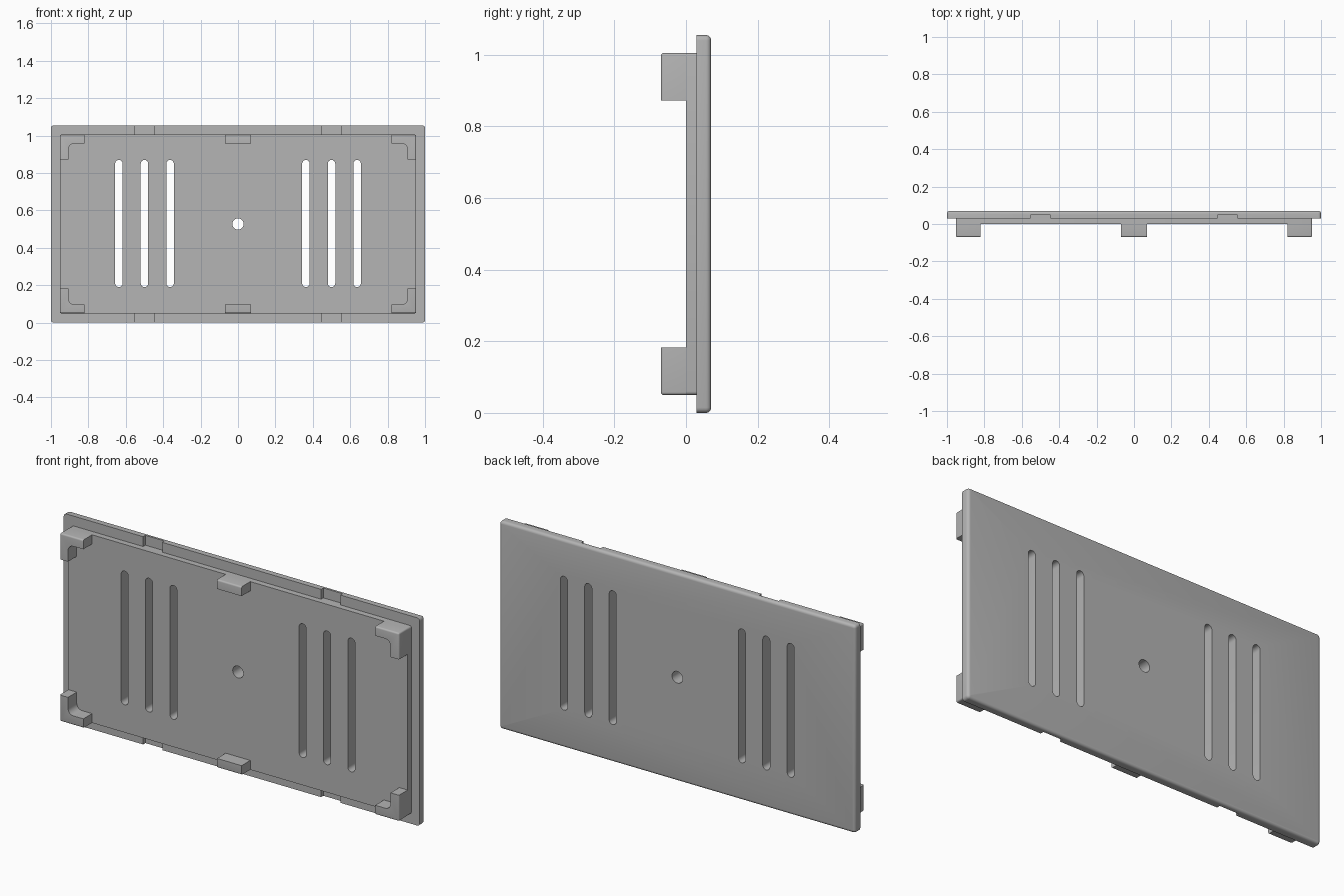
import bpy, bmesh, math

if "Cube" in bpy.data.objects:
    bpy.data.objects.remove(bpy.data.objects["Cube"])

W, H = 1.0, 1.055          # half width and full height of the cover
LIP_X, LIP_Z = 0.953, 0.05  # lip half width and its margin from the rim
MID = H / 2

grey = bpy.data.materials.new("plain grey")
grey.use_nodes = True
COLOUR = (0.46, 0.46, 0.46, 1)
grey.diffuse_color = COLOUR
grey.node_tree.nodes["Principled BSDF"].inputs["Base Color"].default_value = COLOUR


def prism(name, outline, y0, y1, rounds=()):
    """Extrude an (x, z) outline from y0 to y1; rounds = (radius, edge test) pairs."""
    bm = bmesh.new()
    face = bm.faces.new([bm.verts.new((x, y0, z)) for x, z in outline])
    ext = bmesh.ops.extrude_face_region(bm, geom=[face])["geom"]
    for v in ext:
        if isinstance(v, bmesh.types.BMVert):
            v.co.y = y1
    bmesh.ops.recalc_face_normals(bm, faces=bm.faces)
    for radius, test in rounds:
        edges = [e for e in bm.edges if test(e.verts[0].co, e.verts[1].co)]
        bmesh.ops.bevel(bm, geom=edges, offset=radius, segments=4,
                        profile=0.5, affect='EDGES')
    mesh = bpy.data.meshes.new(name)
    bm.to_mesh(mesh)
    bm.free()
    mesh.materials.append(grey)
    obj = bpy.data.objects.new(name, mesh)
    bpy.context.collection.objects.link(obj)
    return obj


def box(x0, x1, z0, z1):
    return [(x0, z0), (x1, z0), (x1, z1), (x0, z1)]


def arc(cx, cz, r, start, end, n=8):
    return [(cx + r * math.cos(math.radians(start + (end - start) * i / n)),
             cz + r * math.sin(math.radians(start + (end - start) * i / n)))
            for i in range(n + 1)]


def cut(target, cutter):
    mod = target.modifiers.new("cut", 'BOOLEAN')
    mod.operation, mod.solver, mod.object = 'DIFFERENCE', 'EXACT', cutter
    bpy.context.view_layer.objects.active = target
    bpy.ops.object.modifier_apply(modifier=mod.name)
    bpy.data.objects.remove(cutter)


def along_y(a, b):
    return abs(a.y - b.y) > 0.001


def at_y(y):
    return lambda a, b: abs(a.y - y) < 1e-4 and abs(b.y - y) < 1e-4


# Outer plate with rounded corners and back edge, and the raised lip in front
plate = prism("cover_plate", box(-W, W, 0, H), 0.03, 0.07,
              [(0.015, along_y), (0.014, at_y(0.07))])
lip = prism("inner_lip", box(-LIP_X, LIP_X, LIP_Z, H - LIP_Z), 0.0, 0.03,
            [(0.01, along_y)])

# Snap notches in the rim
for x in (-0.5, 0.5):
    for z0, z1 in ((-0.05, LIP_Z), (H - LIP_Z, H + 0.05)):
        cut(plate, prism("notch_cutter", box(x - 0.054, x + 0.054, z0, z1), 0.0, 0.048))

# Vent slots and centre hole pass through both layers
SLOT_R, SLOT_LOW, SLOT_HIGH = 0.02, 0.21, 0.85
outlines = [arc(0, MID, 0.03, 0, 345, 23)]
for side in (-1, 1):
    for x in (0.363, 0.5, 0.637):
        outlines.append(arc(side * x, SLOT_HIGH, SLOT_R, 0, 180)
                        + arc(side * x, SLOT_LOW, SLOT_R, 180, 360))
for outline in outlines:
    for layer in (plate, lip):
        cut(layer, prism("opening_cutter", outline, -0.1, 0.2))


# Locating tabs: rounded on the outward front edges
def outer_front(a, b):
    def outward(p, q):
        same_x = abs(p.x - q.x) < 1e-4 and abs(p.x) > LIP_X - 0.001
        same_z = abs(p.z - q.z) < 1e-4 and abs(p.z - MID) > MID - LIP_Z - 0.001
        return same_x or same_z
    return at_y(-0.07)(a, b) and outward(a, b)


def outer_corner(a, b):
    return (along_y(a, b) and abs(a.x) > LIP_X - 0.001
            and abs(a.z - MID) > MID - LIP_Z - 0.001)


ARM, THICK, FILLET = 0.133, 0.047, 0.03
elbow = ([(0, 0), (ARM, 0), (ARM, THICK)]
         + arc(THICK + FILLET, THICK + FILLET, FILLET, 270, 180, 6)
         + [(THICK, ARM), (0, ARM)])
parts = [plate, lip]
for vert, sz in (("lower", -1), ("upper", 1)):
    edge = MID + sz * (MID - LIP_Z)
    for side, sx in (("right", -1), ("left", 1)):
        points = [(sx * (LIP_X - u), edge - sz * v) for u, v in elbow]
        parts.append(prism(f"{vert}_{side}_corner_tab", points, 0.0, -0.07,
                           [(0.008, lambda a, b: outer_front(a, b) or outer_corner(a, b))]))
    inner = edge - sz * THICK
    parts.append(prism(f"{vert}_centre_tab",
                       box(-0.069, 0.069, min(edge, inner), max(edge, inner)),
                       0.0, -0.07, [(0.008, outer_front)]))

# Smooth the rounds, keep hard edges crisp
bpy.ops.object.select_all(action='DESELECT')
for obj in parts:
    obj.select_set(True)
bpy.context.view_layer.objects.active = plate
bpy.ops.object.shade_smooth_by_angle(angle=math.radians(35))
